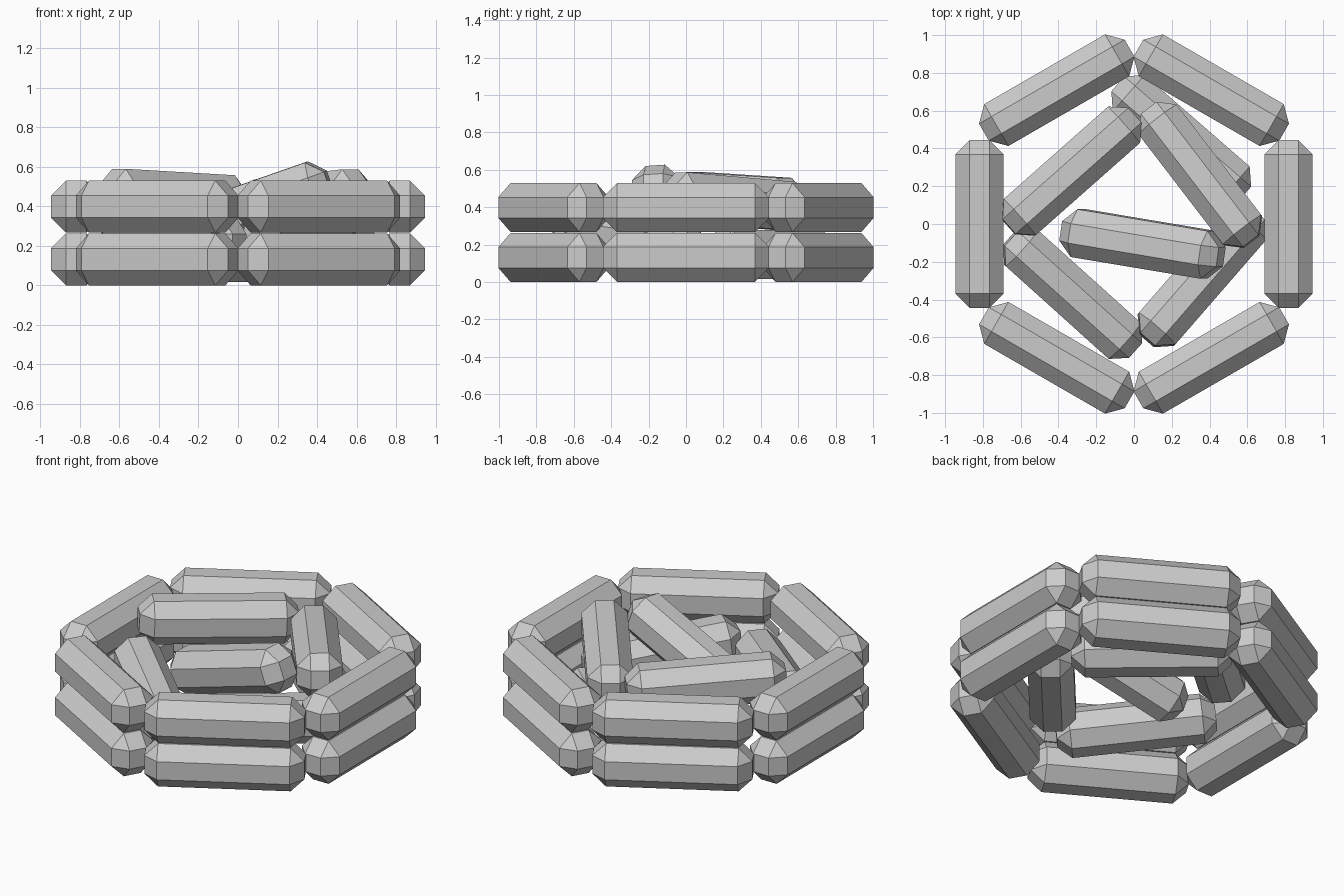
import bpy
import bmesh
from math import radians, cos, sin
from mathutils import Matrix

cube = bpy.data.objects.get("Cube")
if cube:
    bpy.data.objects.remove(cube, do_unlink=True)

LENGTH, THICK, CHAMFER = 0.89, 0.262, 0.076

grey = bpy.data.materials.new("plain_grey")
grey.use_nodes = True
COLOUR = (0.6, 0.6, 0.6, 1)
grey.diffuse_color = COLOUR
grey.node_tree.nodes["Principled BSDF"].inputs["Base Color"].default_value = COLOUR


def bag_mesh():
    """Long chamfered block lying along x."""
    bm = bmesh.new()
    bmesh.ops.create_cube(bm, size=1)
    bmesh.ops.scale(bm, vec=(LENGTH, 0.256, THICK), verts=bm.verts)
    bmesh.ops.bevel(bm, geom=bm.edges[:], offset=CHAMFER, segments=1,
                    profile=0.5, affect='EDGES')
    mesh = bpy.data.meshes.new("bag")
    bm.to_mesh(mesh)
    bm.free()
    mesh.materials.append(grey)
    return mesh


BAG = bag_mesh()


def place_bag(name, centre, yaw, pitch=0, roll=0):
    """Yaw turns the bag in plan, pitch lifts its far end."""
    ob = bpy.data.objects.new(name, BAG)
    bpy.context.collection.objects.link(ob)
    ob.matrix_world = (Matrix.Translation(centre)
                       @ Matrix.Rotation(radians(yaw), 4, 'Z')
                       @ Matrix.Rotation(radians(-pitch), 4, 'Y')
                       @ Matrix.Rotation(radians(roll), 4, 'X'))
    return ob


# Outer wall: two stacked rings of six bags
RADIUS = 0.818
for row, level in (("lower", 0.131), ("upper", 0.398)):
    for i in range(6):
        a = radians(60 * i)
        place_bag(f"{row}_wall_bag_{i + 1}",
                  (RADIUS * cos(a), RADIUS * sin(a), level), 60 * i + 90)

# Loose pile inside the wall
place_bag("pile_bag_back_bottom", (0.25, 0.45, 0.148), -41)
place_bag("pile_bag_front_left", (-0.325, -0.37, 0.25), -42, -6)
place_bag("pile_bag_front_right", (0.36, -0.28, 0.23), 49, -6)
place_bag("pile_bag_back_left", (-0.33, 0.28, 0.442), 41.5, -2.5)
place_bag("pile_bag_back_right", (0.35, 0.26, 0.43), -52.5, 4)
place_bag("pile_bag_leaning", (0.045, -0.105, 0.38), -9.5, 19, 4)
